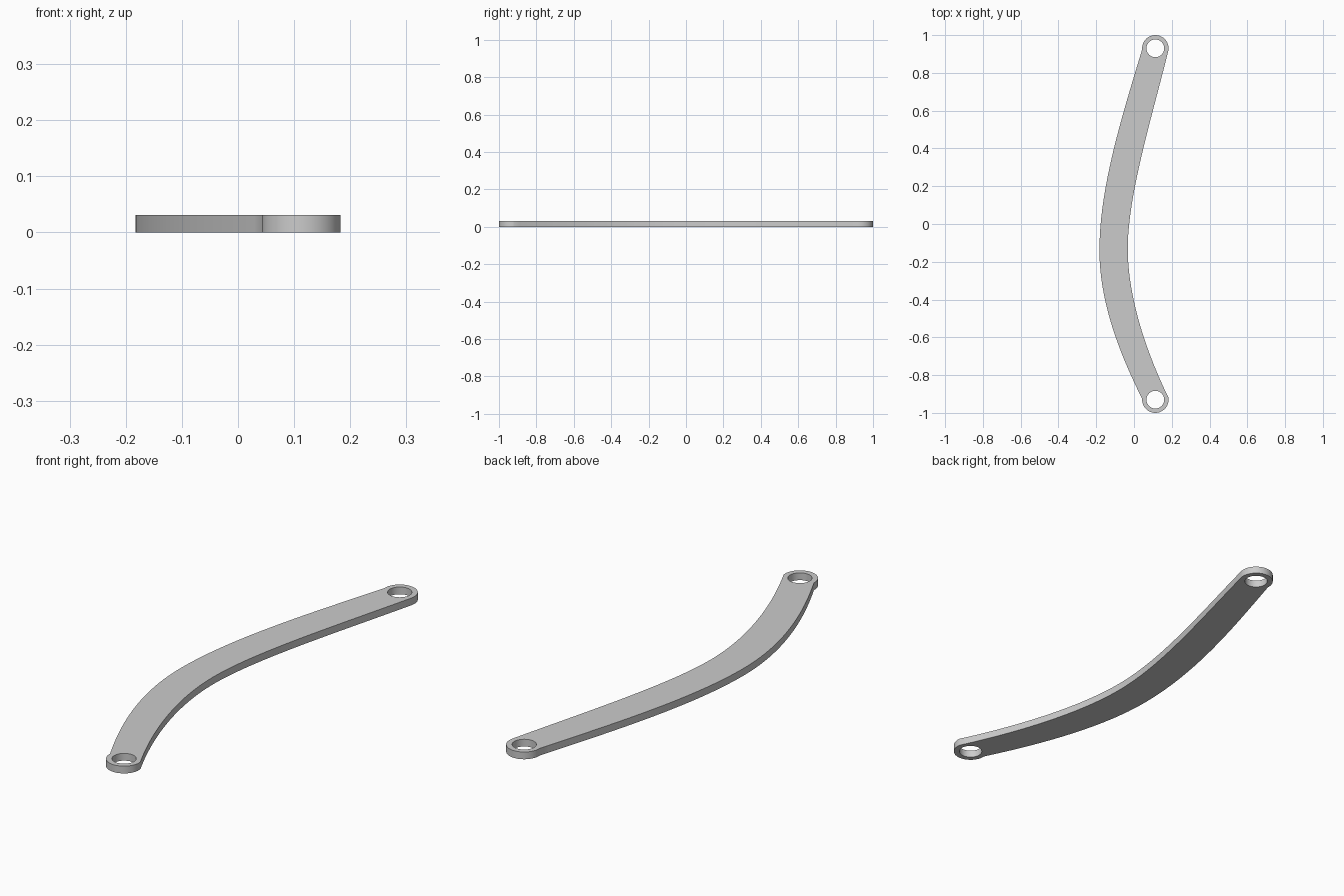
import bpy
import bmesh
from math import cos, sin, radians
from mathutils import Vector
from mathutils.geometry import interpolate_bezier

if "Cube" in bpy.data.objects:
    bpy.data.objects.remove(bpy.data.objects["Cube"])

THICKNESS = 0.031
EYE_X, EYE_Y = 0.113, 0.93
EYE_RADIUS, HOLE_RADIUS = 0.07, 0.047


def arc(cy, radius, start, end, steps):
    """Points on an arc around one of the end eyes, angles in degrees."""
    angles = [radians(start + (end - start) * i / steps) for i in range(steps + 1)]
    return [Vector((EYE_X + radius * cos(a), cy + radius * sin(a), 0)) for a in angles]


def bezier(a, b, c, d):
    """Inner points of a cubic edge; the ends are supplied by its neighbours."""
    a, b, c, d = (Vector((*p, 0)) for p in (a, b, c, d))
    return list(interpolate_bezier(a, b, c, d, 25))[1:-1]


# Rounded ends
top_arc = arc(EYE_Y, EYE_RADIUS, -14, 184, 32)
bottom_arc = arc(-EYE_Y, EYE_RADIUS, 176, 370, 32)

# Bowed long sides, each meeting at its widest point
outer_mid, inner_mid = (-0.183, -0.14), (-0.033, -0.13)
outer_side = (bezier(top_arc[-1].xy, (-0.06, 0.58), (-0.183, 0.2), outer_mid)
              + [Vector((*outer_mid, 0))]
              + bezier(outer_mid, (-0.183, -0.42), (-0.07, -0.7), bottom_arc[0].xy))
inner_side = (bezier(bottom_arc[-1].xy, (0.075, -0.7), (-0.033, -0.4), inner_mid)
              + [Vector((*inner_mid, 0))]
              + bezier(inner_mid, (-0.033, 0.15), (0.09, 0.55), top_arc[0].xy))

loops = [top_arc + outer_side + bottom_arc + inner_side]
loops += [arc(cy, HOLE_RADIUS, 0, 360, 40)[:-1] for cy in (EYE_Y, -EYE_Y)]

# Fill the profile around the holes and give it thickness
bm = bmesh.new()
for points in loops:
    verts = [bm.verts.new(p) for p in points]
    for i, v in enumerate(verts):
        bm.edges.new((v, verts[(i + 1) % len(verts)]))
bmesh.ops.triangle_fill(bm, edges=bm.edges[:], use_beauty=True, normal=(0, 0, 1))
raised = bmesh.ops.extrude_face_region(bm, geom=bm.faces[:], use_keep_orig=True)
top_verts = [g for g in raised["geom"] if isinstance(g, bmesh.types.BMVert)]
bmesh.ops.translate(bm, verts=top_verts, vec=(0, 0, THICKNESS))
bmesh.ops.recalc_face_normals(bm, faces=bm.faces[:])

mesh = bpy.data.meshes.new("curved_link_bar")
bm.to_mesh(mesh)
bm.free()
bar = bpy.data.objects.new("curved_link_bar", mesh)
bpy.context.collection.objects.link(bar)

# Plain grey finish
grey = bpy.data.materials.new("light_grey")
grey.use_nodes = True
colour = (0.6, 0.6, 0.6, 1)
grey.diffuse_color = colour
grey.node_tree.nodes["Principled BSDF"].inputs["Base Color"].default_value = colour
mesh.materials.append(grey)

# Smooth walls with crisp rims
bpy.ops.object.select_all(action="DESELECT")
bar.select_set(True)
bpy.context.view_layer.objects.active = bar
bpy.ops.object.shade_smooth_by_angle(angle=radians(30))
